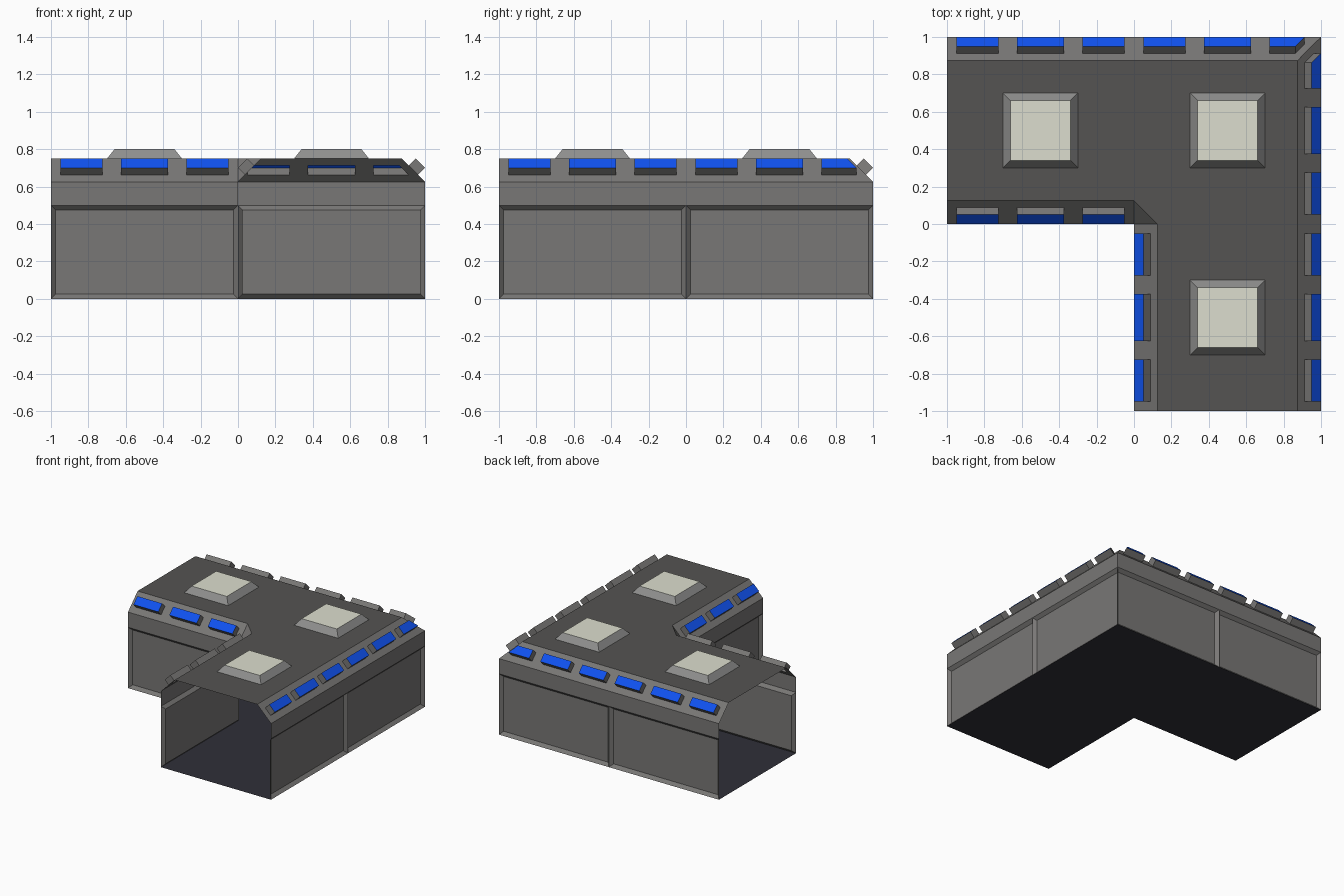
import bpy, bmesh

if "Cube" in bpy.data.objects:
    bpy.data.objects.remove(bpy.data.objects["Cube"])


def material(name, r, g, b):
    m = bpy.data.materials.new(name)
    m.diffuse_color = (r, g, b, 1)
    m.use_nodes = True
    m.node_tree.nodes["Principled BSDF"].inputs["Base Color"].default_value = m.diffuse_color
    return m


WALL = material("wall_grey", .19, .185, .18)
ROOF = material("roof_grey", .09, .088, .085)
FRAME = material("skylight_frame_grey", .28, .28, .275)
GLASS = material("blue_glass", .005, .085, .87)
CREAM = material("skylight_cream", .72, .73, .62)
FLOOR = material("floor_dark", .028, .028, .04)


def make(name, faces, mat):
    bm = bmesh.new()
    for f in faces:
        pts = [p for i, p in enumerate(f) if p != f[i - 1]]
        bm.faces.new([bm.verts.new(p) for p in pts])
    bmesh.ops.remove_doubles(bm, verts=bm.verts, dist=1e-5)
    me = bpy.data.meshes.new(name)
    bm.to_mesh(me)
    bm.free()
    me.materials.append(mat)
    ob = bpy.data.objects.new(name, me)
    bpy.context.collection.objects.link(ob)
    return ob


def ring(outer, inner):
    n = len(outer)
    return [[outer[i], outer[(i + 1) % n], inner[(i + 1) % n], inner[i]] for i in range(n)]


# Chamfer profile rows (inset from wall plane, height); middle row holds the windows
ROWS = [(0, .625), (.0375, .6625), (.0875, .7125), (.125, .75)]
OUT = .0375
HALF = [-1, -.95, -.725, -.625, -.375, -.275, -.05, 0]
FULL = HALF[:-1] + [.05, .275, .375, .625, .725, .95, 1]


def side(name, place, bays, breaks, flip):
    """One wall: recessed panels, plain band, sloped eave with raised windows."""
    def pt(u, i, z):
        return place(u - i if u > .9 else u, i, z)      # mitre at outer corner

    walls, eave, boxes, glass = [], [], [], []
    for a in bays:
        b, r = a + 1, .025
        outer = [place(a, 0, 0), place(b, 0, 0), place(b, 0, .5), place(a, 0, .5)]
        inner = [place(a + r, r, r), place(b - r, r, r),
                 place(b - r, r, .5 - r), place(a + r, r, .5 - r)]
        walls += ring(outer, inner) + [inner]
        walls.append([place(a, 0, .5), place(b, 0, .5), place(b, 0, .625), place(a, 0, .625)])
    for k, (u0, u1) in enumerate(zip(breaks, breaks[1:])):
        for j, ((i0, z0), (i1, z1)) in enumerate(zip(ROWS, ROWS[1:])):
            base = [pt(u0, i0, z0), pt(u1, i0, z0), pt(u1, i1, z1), pt(u0, i1, z1)]
            if j == 1 and k % 2 == 1:
                dx, dy, _ = [q - p for p, q in zip(place(0, 0, 0), place(0, -OUT, 0))]
                cap = [(x + dx, y + dy, z + OUT) for x, y, z in base]
                boxes += ring(base, cap)
                glass.append(cap)
            else:
                eave.append(base)
    for part, faces, mat in (("wall", walls, WALL), ("eave", eave, WALL),
                             ("window_frames", boxes, WALL), ("window_glass", glass, GLASS)):
        make(name + "_" + part, [f[::-1] for f in faces] if flip else faces, mat)


# Two long outer sides, two short inner sides
side("back", lambda u, i, z: (u, 1 - i, z), (-1, 0), FULL, True)
side("right", lambda u, i, z: (1 - i, u, z), (-1, 0), FULL, False)
side("inner_front", lambda u, i, z: (u, i, z), (-1,), HALF, False)
side("inner_left", lambda u, i, z: (i, u, z), (-1,), HALF, True)
make("inner_corner_eave", [[(0, 0, .625), (.125, 0, .75), (0, .125, .75)]], WALL)


def square(cx, cy, h, z):
    return [(cx + sx * h, cy + sy * h, z) for sx, sy in ((-1, -1), (1, -1), (1, 1), (-1, 1))]


# Roof tiles with skylight openings, skylights and floor
tiles = {
    (-.5, .5): [(-1, .125), (0, .125), (0, .875), (-1, .875)],
    (.5, -.5): [(.125, -1), (.875, -1), (.875, 0), (.125, 0)],
    (.5, .5): [(.125, 0), (.875, 0), (.875, .875), (0, .875), (0, .125)],
}
roof, frames, panes, floor = [], [], [], []
for (cx, cy), corners in tiles.items():
    base, top = square(cx, cy, .2, .75), square(cx, cy, .16, .8)
    hole = base + base[:1] if len(corners) == 5 else base
    roof += ring([(x, y, .75) for x, y in corners], hole)
    frames += ring(base, top)
    panes.append(top)
    floor.append(square(cx, cy, .5, 0))
make("roof", roof, ROOF)
make("skylight_frames", frames, FRAME)
make("skylight_panes", panes, CREAM)
make("floor", floor, FLOOR)
